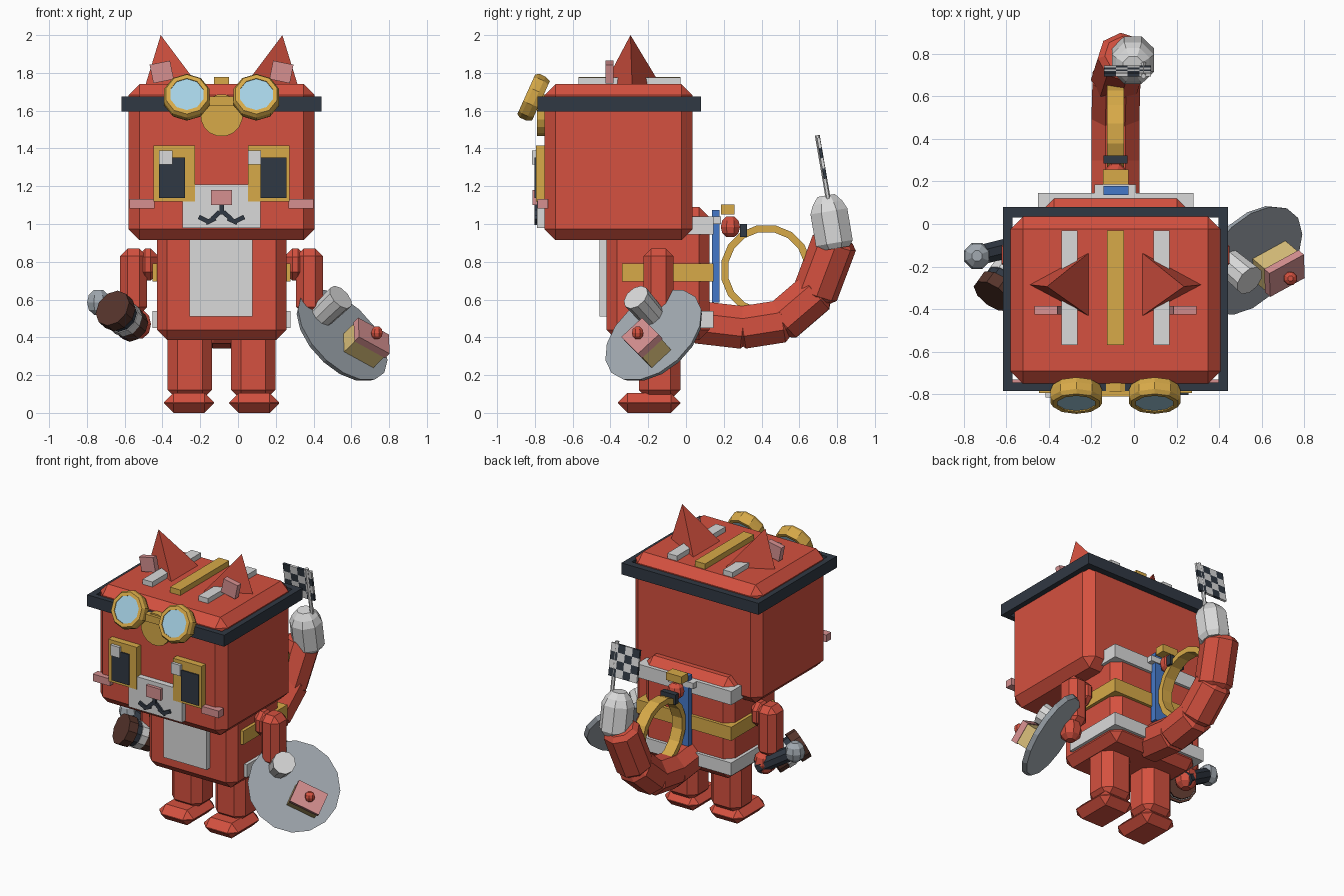
import bpy, bmesh, math
from mathutils import Vector, Matrix

if "Cube" in bpy.data.objects:
    bpy.data.objects.remove(bpy.data.objects["Cube"])

CX = -0.087  # middle plane of the figure


def material(name, r, g, b):
    m = bpy.data.materials.new(name)
    m.diffuse_color = (r, g, b, 1)
    m.use_nodes = True
    m.node_tree.nodes["Principled BSDF"].inputs["Base Color"].default_value = m.diffuse_color
    return m


RED = material("red", .66, .082, .05)
WHITE = material("off_white", .70, .70, .70)
GOLD = material("gold", .68, .40, .065)
DARK = material("dark_slate", .03, .04, .056)
PINK = material("pink", .67, .28, .28)
LENS = material("pale_blue", .38, .64, .78)
GREY = material("steel_grey", .36, .40, .44)
BROWN = material("brown", .09, .034, .024)
BLUE = material("blue", .06, .19, .58)
CREAM = material("cream", .68, .51, .19)


def finish(name, bm, mat):
    bmesh.ops.recalc_face_normals(bm, faces=bm.faces)
    me = bpy.data.meshes.new(name)
    bm.to_mesh(me)
    bm.free()
    me.materials.append(mat)
    ob = bpy.data.objects.new(name, me)
    bpy.context.collection.objects.link(ob)
    return ob


def box(name, x, y, z, mat, bevel=0, frame=None, turn=0):
    """Box from ranges, optional chamfer, turn about y at its middle, local frame."""
    bm = bmesh.new()
    bmesh.ops.create_cube(bm, size=1)
    bmesh.ops.scale(bm, verts=bm.verts, vec=(x[1] - x[0], y[1] - y[0], z[1] - z[0]))
    if bevel:
        bmesh.ops.bevel(bm, geom=bm.edges[:], offset=bevel, segments=1, affect='EDGES')
    mid = Vector((sum(x) / 2, sum(y) / 2, sum(z) / 2))
    bm.transform(Matrix.Translation(mid) @ Matrix.Rotation(turn, 4, 'Y'))
    if frame:
        bm.transform(frame)
    return finish(name, bm, mat)


def lathe(name, base, axis, profile, n, mat, closed=False):
    """Rings of (height, radius) around an axis; closed joins last ring to first."""
    bm = bmesh.new()
    q = Vector(axis).to_track_quat('Z', 'Y')
    rings = []
    for h, r in profile:
        rings.append([bm.verts.new(Vector(base) + q @ Vector((
            r * math.cos((k + .5) * 2 * math.pi / n),
            r * math.sin((k + .5) * 2 * math.pi / n), h))) for k in range(n)])
    pairs = list(zip(rings, rings[1:]))
    if closed:
        pairs.append((rings[-1], rings[0]))
    else:
        bm.faces.new(rings[0])
        bm.faces.new(rings[-1])
    for a, b in pairs:
        for k in range(n):
            j = (k + 1) % n
            bm.faces.new((a[k], a[j], b[j], b[k]))
    return finish(name, bm, mat)


def rod(name, a, b, r, n, mat, chamfer=0):
    a, b = Vector(a), Vector(b)
    length = (b - a).length
    prof = [(0, r), (length, r)]
    if chamfer:
        prof = [(0, r - chamfer), (chamfer, r), (length - chamfer, r), (length, r - chamfer)]
    return lathe(name, a, b - a, prof, n, mat)


def ball(name, c, r, mat):
    prof = [(-r, r * .4), (-r * .6, r * .85), (0, r), (r * .6, r * .85), (r, r * .4)]
    return lathe(name, c, (0, 0, 1), prof, 8, mat)


def side(s, a, b):
    """Mirrored x range measured outward from the middle plane."""
    return tuple(sorted((CX + s * a, CX + s * b)))


# Head, body and belly
box("head", (-.58, .406), (-.75, .035), (.915, 1.74), RED, .058)
box("body", (-.43, .257), (-.42, .125), (.385, 1.09), RED, .055)
box("belly_plate", (-.257, .077), (-.457, -.41), (.51, 1.0), WHITE)

# Head band made of four bars
Z = (1.595, 1.675)
box("band_front", (-.617, .443), (-.785, -.745), Z, DARK)
box("band_back", (-.617, .443), (.03, .08), Z, DARK)
for s, n in ((-1, "left"), (1, "right")):
    box("band_" + n, side(s, .485, .53), (-.785, .08), Z, DARK)

    # Legs and feet
    box("leg_" + n, side(s, .05, .285), (-.25, -.03), (.07, .46), RED, .052)
    box("foot_" + n, side(s, .04, .305), (-.36, -.03), (0, .105), RED, .05)

    # Arms
    box("shoulder_" + n, side(s, .33, .45), (-.215, -.075), (.70, .87), RED, .045)
    box("arm_" + n, side(s, .395, .537), (-.225, -.066), (.52, .87), RED, .04)

    # Ears: three-sided spikes leaning outward, with inner patches
    bm = bmesh.new()
    apex = bm.verts.new((CX + s * .322, -.294, 2))
    base = [bm.verts.new((CX + s * dx, y, 1.72))
            for dx, y in ((.408, -.285), (.112, -.125), (.112, -.442))]
    bm.faces.new(base)
    for k in range(3):
        bm.faces.new((apex, base[k], base[(k + 1) % 3]))
    finish("ear_" + n, bm, RED)
    box("inner_ear_" + n, side(s, .262, .372), (-.425, -.385), (1.755, 1.855), PINK, turn=s * .2)

    # Stripes through the ears, cheeks
    box("head_stripe_" + n, side(s, .178, .253), (-.568, -.03), (1.70, 1.775), WHITE)
    box("cheek_" + n, side(s, .355, .487), (-.785, -.73), (1.083, 1.133), PINK)

    # Eyes
    box("eye_frame_" + n, side(s, .14, .36), (-.795, -.74), (1.12, 1.415), GOLD)
    ex = CX + s * .25
    d = -.012 if s < 0 else .025
    box("pupil_" + n, (ex + d - .068, ex + d + .068), (-.803, -.79), (1.138, 1.353), DARK)
    h = -.045 if s < 0 else -.075
    box("eye_glint_" + n, (ex + h - .035, ex + h + .035), (-.815, -.79), (1.315, 1.39), WHITE)

    # Mouth curve
    for a, z, t in ((.03, 1.045, .75), (.058, 1.018, .45), (.095, 1.025, -.45)):
        box("mouth_bar_" + n, side(s, a - .028, a + .028), (-.803, -.785),
            (z - .012, z + .012), DARK, turn=s * t)

    # Goggles, tilted upward
    g, ax = Vector((CX + s * .184, -.768, 1.652)), Vector((0, -.91, .41))
    lathe("goggle_rim_" + n, g, ax, [(0, .115), (.03, .127), (.065, .127), (.085, .115),
          (.085, .092), (0, .092)], 10, GOLD, True)
    lathe("goggle_lens_" + n, g, ax, [(.01, .093), (.079, .093)], 10, LENS)

box("head_stripe_middle", (-.127, -.047), (-.57, -.03), (1.70, 1.778), GOLD)
box("goggle_bridge", (-.165, -.01), (-.81, -.75), (1.625, 1.675), GOLD)
lathe("forehead_badge", (CX, -.745, 1.575), (0, -1, 0), [(0, .112), (.045, .112)], 16, GOLD)

# Muzzle
box("muzzle", (-.293, .12), (-.79, -.74), (.98, 1.208), WHITE)
box("nose", (-.143, -.032), (-.812, -.78), (1.10, 1.18), PINK)
box("mouth_line", (-.099, -.075), (-.803, -.785), (1.05, 1.10), DARK)

# Body straps and back fittings
box("strap_upper", (-.452, .279), (-.30, .146), (.945, 1.04), WHITE)
box("strap_middle", (-.452, .279), (-.34, .146), (.695, .79), GOLD)
box("strap_lower", (-.452, .279), (-.30, .146), (.45, .54), WHITE)
box("back_tube", (-.143, -.027), (.137, .178), (.585, 1.075), BLUE)
box("back_peg", (-.185, .01), (.14, .185), (1.0, 1.04), WHITE)
ball("valve_ball", (CX, .235, .985), .055, RED)
box("valve_cap", (-.145, -.025), (.185, .257), (1.05, 1.102), GOLD)
box("valve_end", (-.143, -.03), (.285, .322), (.93, 1.0), DARK)
lathe("back_ring", (CX - .04, .425, .755), (1, 0, 0),
      [(0, .243), (.08, .243), (.08, .205), (0, .205)], 16, GOLD, True)

# Tail of overlapping segments with a pale tip
path = [(CX, .06, .48), (CX, .30, .452), (CX, .51, .485),
        (CX + .005, .685, .635), (-.05, .785, .90)]
for k, (a, b) in enumerate(zip(path, path[1:])):
    a, b = Vector(a), Vector(b)
    d = (b - a).normalized() * .03
    rod("tail_segment_%d" % (k + 1), a - d, b + d, .122, 8, RED, .03)
lean = Vector((0, -.17, 1)).normalized()
lathe("tail_tip", (-.005, .79, .87), lean,
      [(0, .085), (.03, .107), (.20, .107), (.245, .085), (.285, .05)], 8, WHITE)

# Chequered flag on a pole
rod("flag_pole", (.045, .755, 1.12), (.045, .695, 1.47), .013, 6, WHITE)
flag = Matrix.Translation((-.14, .738, 1.24)) @ Matrix.Rotation(math.atan(.17), 4, 'X')
for i in range(4):
    for j in range(4):
        box("flag_square", (i * .055, i * .055 + .055), (-.008, .008), (j * .055, j * .055 + .055),
            DARK if (i + j) % 2 else WHITE, frame=flag)

# Serving tray, cup and cake, built in the tilted frame of the tray
nrm = Vector((.62, -.53, .60)).normalized()
u = Vector((.79, .43, -.43))
u = (u - nrm * u.dot(nrm)).normalized()
v = nrm.cross(u)
tray = Matrix((u, v, nrm)).transposed().to_4x4()
tray.translation = (.545, -.165, .405)
lathe("tray", tray @ Vector((0, 0, -.015)), nrm, [(0, .285), (.03, .30)], 16, GREY)
lathe("cup", tray @ Vector((-.135, .067, .01)), nrm, [(0, .068), (.165, .075)], 10, WHITE)
box("cake_base", (.005, .20), (-.13, .01), (.01, .11), CREAM, frame=tray)
box("cake_icing", (0, .205), (-.135, .015), (.11, .15), PINK, frame=tray)
ball("cake_cherry", tray @ Vector((.103, -.06, .175)), .033, RED)
ball("paw_right", (.40, -.15, .49), .075, RED)

# Coffee holder in the other paw
ball("paw_left", (-.53, -.12, .47), .075, RED)
rod("holder_handle", (-.50, -.09, .44), (-.72, -.145, .575), .05, 8, DARK)
ball("holder_knob", (-.738, -.15, .585), .066, GREY)
p0, p1 = Vector((-.55, -.18, .455)), Vector((-.665, -.34, .555))
for name, a, b, r, m in (("holder_base", 0, .3, .088, BROWN), ("holder_ring", .3, .52, .093, WHITE),
                         ("holder_collar", .52, .7, .088, DARK), ("holder_coffee", .7, 1, .104, BROWN)):
    rod(name, p0.lerp(p1, a), p0.lerp(p1, b), r, 10, m)
